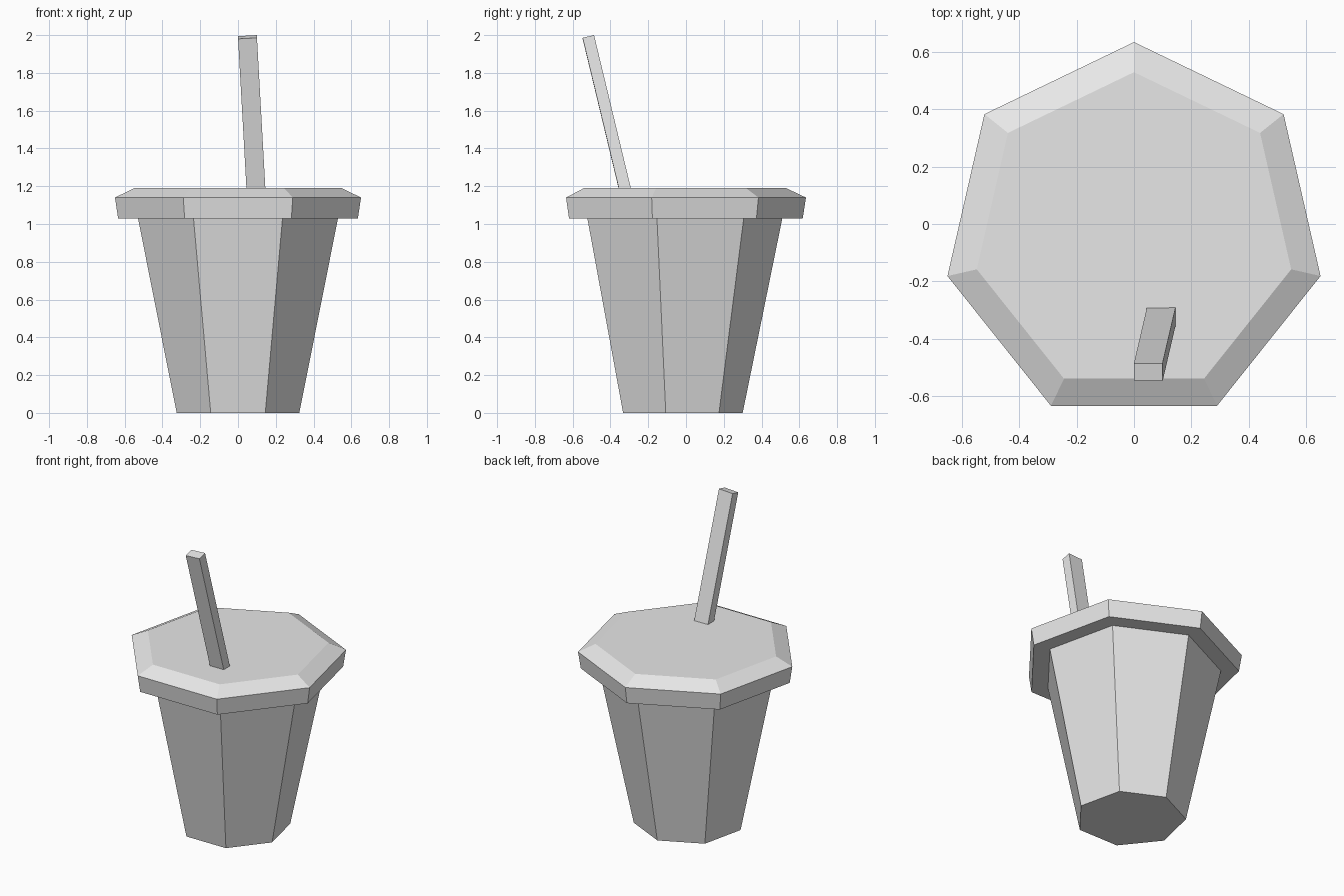
import bpy, bmesh
from math import sin, cos, pi, radians
from mathutils import Matrix

SIDES = 7
CENTRE_Y = -0.033

default = bpy.data.objects.get("Cube")
if default:
    bpy.data.objects.remove(default, do_unlink=True)

# One plain grey for every part
grey = bpy.data.materials.new("light grey")
grey.use_nodes = True
grey.diffuse_color = (0.8, 0.8, 0.8, 1)
grey.node_tree.nodes["Principled BSDF"].inputs["Base Color"].default_value = grey.diffuse_color


def add_object(name, bm):
    bmesh.ops.recalc_face_normals(bm, faces=bm.faces)
    mesh = bpy.data.meshes.new(name)
    bm.to_mesh(mesh)
    bm.free()
    mesh.materials.append(grey)
    obj = bpy.data.objects.new(name, mesh)
    bpy.context.collection.objects.link(obj)
    return obj


def lathe(name, profile):
    """Seven-sided closed solid from (radius, height) pairs, one corner to the back."""
    bm = bmesh.new()
    rings = []
    for r, z in profile:
        angles = [pi / 2 + 2 * pi * i / SIDES for i in range(SIDES)]
        rings.append([bm.verts.new((r * cos(a), CENTRE_Y + r * sin(a), z)) for a in angles])
    for low, high in zip(rings, rings[1:]):
        for i in range(SIDES):
            j = (i + 1) % SIDES
            bm.faces.new((low[i], low[j], high[j], high[i]))
    bm.faces.new(rings[0])
    bm.faces.new(rings[-1])
    return add_object(name, bm)


# Tapered cup, its top tucked into the lid
lathe("cup", [(0.333, 0), (0.547, 1.05)])

# Lid with flared rim and bevelled top edge
lathe("lid", [(0.651, 1.03), (0.668, 1.14), (0.563, 1.19)])

# Leaning rectangular straw, hung from the centre of its top end
length = 0.86
bm = bmesh.new()
bmesh.ops.create_cube(bm, size=1, matrix=Matrix.Translation((0, 0, -length / 2))
                      @ Matrix.Diagonal((0.1, 0.062, length, 1)))
straw = add_object("straw", bm)
straw.location = (0.05, -0.517, 1.99)
straw.rotation_euler = (radians(13.5), radians(-3.2), 0)
